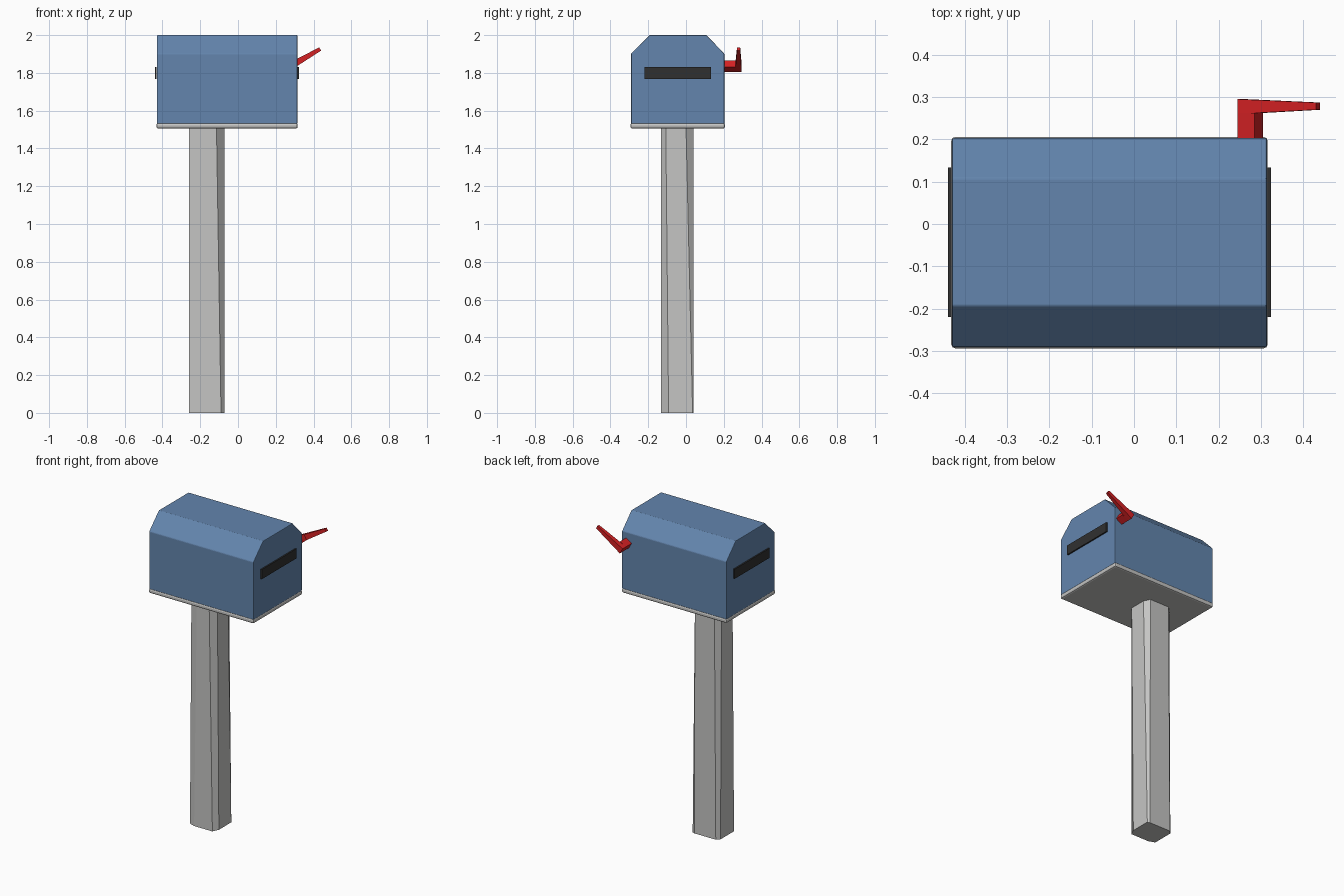
import bpy, bmesh

if "Cube" in bpy.data.objects:
    bpy.data.objects.remove(bpy.data.objects["Cube"])


def material(name, rgb):
    m = bpy.data.materials.new(name)
    m.diffuse_color = (*rgb, 1)
    m.use_nodes = True
    m.node_tree.nodes["Principled BSDF"].inputs["Base Color"].default_value = m.diffuse_color
    return m


BLUE = material("blue paint", (0.125, 0.235, 0.42))
GREY = material("light grey", (0.56, 0.56, 0.55))
DARK = material("dark slot", (0.03, 0.03, 0.03))
RED = material("red flag", (0.65, 0.015, 0.017))


def loft(name, ring_a, ring_b, mat, bevel=0):
    """Closed solid between two point rings of equal length."""
    bm = bmesh.new()
    a = [bm.verts.new(p) for p in ring_a]
    b = [bm.verts.new(p) for p in ring_b]
    n = len(a)
    bm.faces.new(a)
    bm.faces.new(b)
    for i in range(n):
        j = (i + 1) % n
        bm.faces.new((a[i], a[j], b[j], b[i]))
    bmesh.ops.recalc_face_normals(bm, faces=bm.faces)
    me = bpy.data.meshes.new(name)
    bm.to_mesh(me)
    bm.free()
    me.materials.append(mat)
    ob = bpy.data.objects.new(name, me)
    bpy.context.collection.objects.link(ob)
    if bevel:
        mod = ob.modifiers.new("bevel", 'BEVEL')
        mod.width = bevel
        mod.segments = 2
        mod.limit_method = 'ANGLE'
    return ob


def box(name, x0, x1, y0, y1, z0, z1, mat, bevel=0):
    ring = [(x0, y0), (x1, y0), (x1, y1), (x0, y1)]
    return loft(name, [(x, y, z0) for x, y in ring],
                [(x, y, z1) for x, y in ring], mat, bevel)


# Box with a sloped-edge roof
profile = [(-0.291, 1.53), (0.203, 1.53), (0.203, 1.902), (0.108, 2.0),
           (-0.193, 2.0), (-0.291, 1.902)]
loft("mailbox_body", [(-0.43, y, z) for y, z in profile],
     [(0.314, y, z) for y, z in profile], BLUE, 0.004)

# Base plate
box("base_plate", -0.432, 0.316, -0.294, 0.206, 1.505, 1.535, GREY, 0.01)

# Slot plates on both ends
for side, x0, x1 in (("left", -0.44, -0.431), ("right", 0.315, 0.324)):
    box(side + "_slot", x0, x1, -0.22, 0.133, 1.768, 1.83, DARK)


# Post: rectangle with uneven hewn corners
def post_ring(z, fl, fr, br, bl):
    x0, x1, y0, y1 = -0.26, -0.072, -0.132, 0.04
    return [(x, y, z) for x, y in (
        (x0, y0 + fl[1]), (x0 + fl[0], y0), (x1 - fr[0], y0), (x1, y0 + fr[1]),
        (x1, y1 - br[1]), (x1 - br[0], y1), (x0 + bl[0], y1), (x0, y1 - bl[1]))]


loft("post",
     post_ring(0, (0.04, 0.015), (0.018, 0.04), (0.015, 0.005), (0.02, 0.02)),
     post_ring(1.51, (0.06, 0.03), (0.042, 0.025), (0.02, 0.04), (0.03, 0.03)),
     GREY)

# Flag: pivot block reaching out of the back, then a tapered arm
pivot = [(0.245, 1.84), (0.285, 1.865), (0.305, 1.83), (0.265, 1.805)]
loft("flag_pivot", [(x, 0.195, z) for x, z in pivot],
     [(x, 0.262, z) for x, z in pivot], RED)
(tx, tz), (bx, bz) = pivot[0], pivot[3]
loft("flag_arm",
     [(tx, 0.26, tz), (tx, 0.295, tz), (bx, 0.295, bz), (bx, 0.26, bz)],
     [(0.43, 0.27, 1.935), (0.43, 0.287, 1.935),
      (0.44, 0.287, 1.918), (0.44, 0.27, 1.918)], RED)
